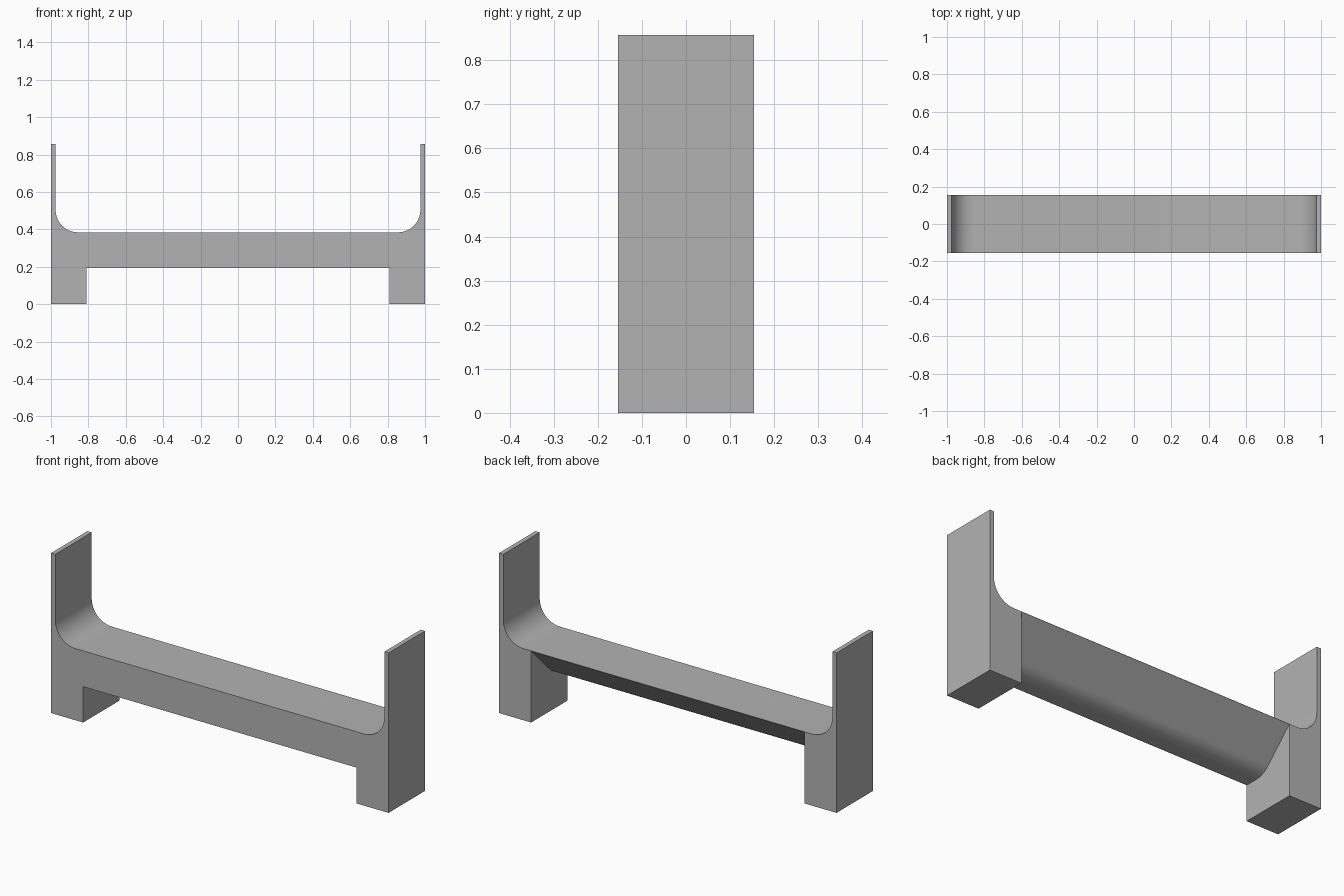
import bpy, bmesh
from math import sin, cos, radians, tan
from mathutils import Vector

cube = bpy.data.objects.get("Cube")
if cube:
    bpy.data.objects.remove(cube, do_unlink=True)

HALF_Y, HEIGHT, WALL = 0.154, 0.857, 0.025
SEAT_Z, UNDER_Z, LEG_X, RADIUS = 0.384, 0.192, 0.81, 0.12

grey = bpy.data.materials.new("plain grey")
grey.use_nodes = True
colour = (0.45, 0.45, 0.45, 1)
grey.diffuse_color = colour
grey.node_tree.nodes["Principled BSDF"].inputs["Base Color"].default_value = colour


def arc(cx, cy, start, end, steps=16):
    angles = [radians(start + (end - start) * i / steps) for i in range(steps + 1)]
    return [(cx + RADIUS * cos(a), cy + RADIUS * sin(a)) for a in angles]


def prism(name, points, to_3d, sweep):
    """Extrude a closed 2D profile along the sweep vector."""
    bm = bmesh.new()
    face = bm.faces.new([bm.verts.new(to_3d(p)) for p in points])
    grown = bmesh.ops.extrude_face_region(bm, geom=[face], use_keep_orig=True)["geom"]
    bmesh.ops.translate(bm, vec=Vector(sweep),
                        verts=[g for g in grown if isinstance(g, bmesh.types.BMVert)])
    bmesh.ops.recalc_face_normals(bm, faces=bm.faces)
    mesh = bpy.data.meshes.new(name)
    bm.to_mesh(mesh)
    bm.free()
    mesh.materials.append(grey)
    obj = bpy.data.objects.new(name, mesh)
    bpy.context.collection.objects.link(obj)
    return obj


# Solid body: thin upright ends blending into the seat with round corners
right_half = arc(1 - WALL - RADIUS, SEAT_Z + RADIUS, -90, 0)
right_half += [(1 - WALL, HEIGHT), (1, HEIGHT), (1, 0)]
outline = right_half + [(-x, z) for x, z in reversed(right_half)]
body = prism("bench_body", outline, lambda p: (p[0], -HALF_Y, p[1]), (0, 2 * HALF_Y, 0))

# Cutter between the legs: flat underside curving into a slope up to the back edge
slope_base = SEAT_Z - 0.001 - HALF_Y          # height of the slope at y = 0
corner_y = UNDER_Z - slope_base
arc_y = corner_y - RADIUS * tan(radians(22.5))
under = [(-0.3, -0.1), (-0.3, UNDER_Z)]
under += arc(arc_y, UNDER_Z + RADIUS, -90, -45)
under += [(0.3, slope_base + 0.3), (0.3, -0.1)]
cutter = prism("underside_cutter", under, lambda p: (-LEG_X, p[0], p[1]), (2 * LEG_X, 0, 0))
cutter.hide_render = True

# Cut, then smooth the rounded parts only
cut = body.modifiers.new("underside", "BOOLEAN")
cut.operation = "DIFFERENCE"
cut.solver = "EXACT"
cut.object = cutter
bpy.ops.object.select_all(action="DESELECT")
body.select_set(True)
bpy.context.view_layer.objects.active = body
bpy.ops.object.modifier_apply(modifier=cut.name)
bpy.data.objects.remove(cutter, do_unlink=True)
bpy.ops.object.shade_smooth_by_angle(angle=radians(30))
